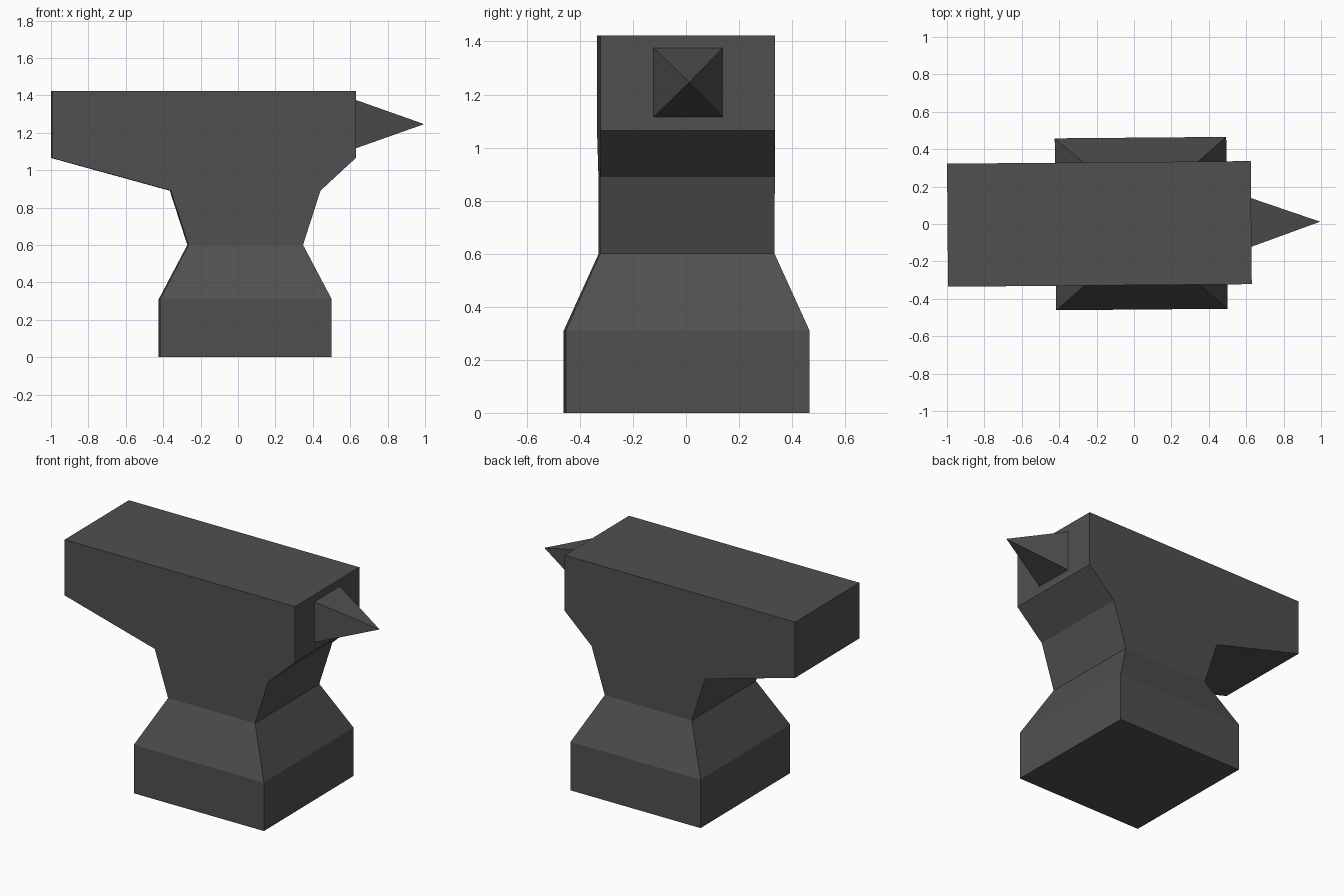
import bpy
import bmesh
from mathutils import Matrix

if "Cube" in bpy.data.objects:
    bpy.data.objects.remove(bpy.data.objects["Cube"])

TURN = Matrix.Translation((0, 0.002, 0)) @ Matrix.Rotation(0.0085, 4, 'Z')

iron = bpy.data.materials.new("dark iron")
iron.diffuse_color = (0.08, 0.08, 0.08, 1)
iron.use_nodes = True
iron.node_tree.nodes["Principled BSDF"].inputs["Base Color"].default_value = iron.diffuse_color


def finish(name, bm):
    """Turn a bmesh into a flat-shaded iron object with the slight model turn."""
    bmesh.ops.recalc_face_normals(bm, faces=bm.faces)
    bm.transform(TURN)
    mesh = bpy.data.meshes.new(name)
    bm.to_mesh(mesh)
    bm.free()
    mesh.materials.append(iron)
    bpy.context.collection.objects.link(bpy.data.objects.new(name, mesh))


# Anvil body: side profile extruded across the depth, from the waist up
DEPTH = 0.329
profile = [(-0.268, 0.6), (0.345, 0.6), (0.438, 0.89), (0.627, 1.065),
           (0.627, 1.422), (-0.997, 1.422), (-0.997, 1.065), (-0.362, 0.89)]
bm = bmesh.new()
front = bm.faces.new([bm.verts.new((x, -DEPTH, z)) for x, z in profile])
back = bmesh.ops.extrude_face_region(bm, geom=[front], use_keep_orig=True)
bmesh.ops.translate(bm, vec=(0, 2 * DEPTH, 0),
                    verts=[v for v in back["geom"] if isinstance(v, bmesh.types.BMVert)])
# Foot: flared skirt and straight block continue down from the waist
waist = min(bm.faces, key=lambda f: f.calc_center_median().z)
lower = sorted(waist.verts, key=lambda v: v.co.x)
bottom = waist
for z in (0.31, 0.0):
    ext = bmesh.ops.extrude_face_region(bm, geom=[bottom])
    old = bottom
    bottom = next(g for g in ext["geom"] if isinstance(g, bmesh.types.BMFace))
    if old.is_valid:
        bmesh.ops.delete(bm, geom=[old], context='FACES_ONLY')
    for v in bottom.verts:
        v.co.x = 0.497 if v.co.x > 0 else -0.420
        v.co.y = 0.4595 if v.co.y > 0 else -0.4595
        v.co.z = z
finish("anvil_body", bm)

# Horn: square pyramid on the end face
HALF = 0.13
bm = bmesh.new()
ring = [bm.verts.new((0.627, 0.001 + y * HALF, 1.246 + z * HALF))
        for y, z in ((-1, -1), (1, -1), (1, 1), (-1, 1))]
tip = bm.verts.new((0.995, 0.002, 1.246))
bm.faces.new(ring)
for i in range(4):
    bm.faces.new((ring[i], ring[(i + 1) % 4], tip))
finish("horn", bm)
